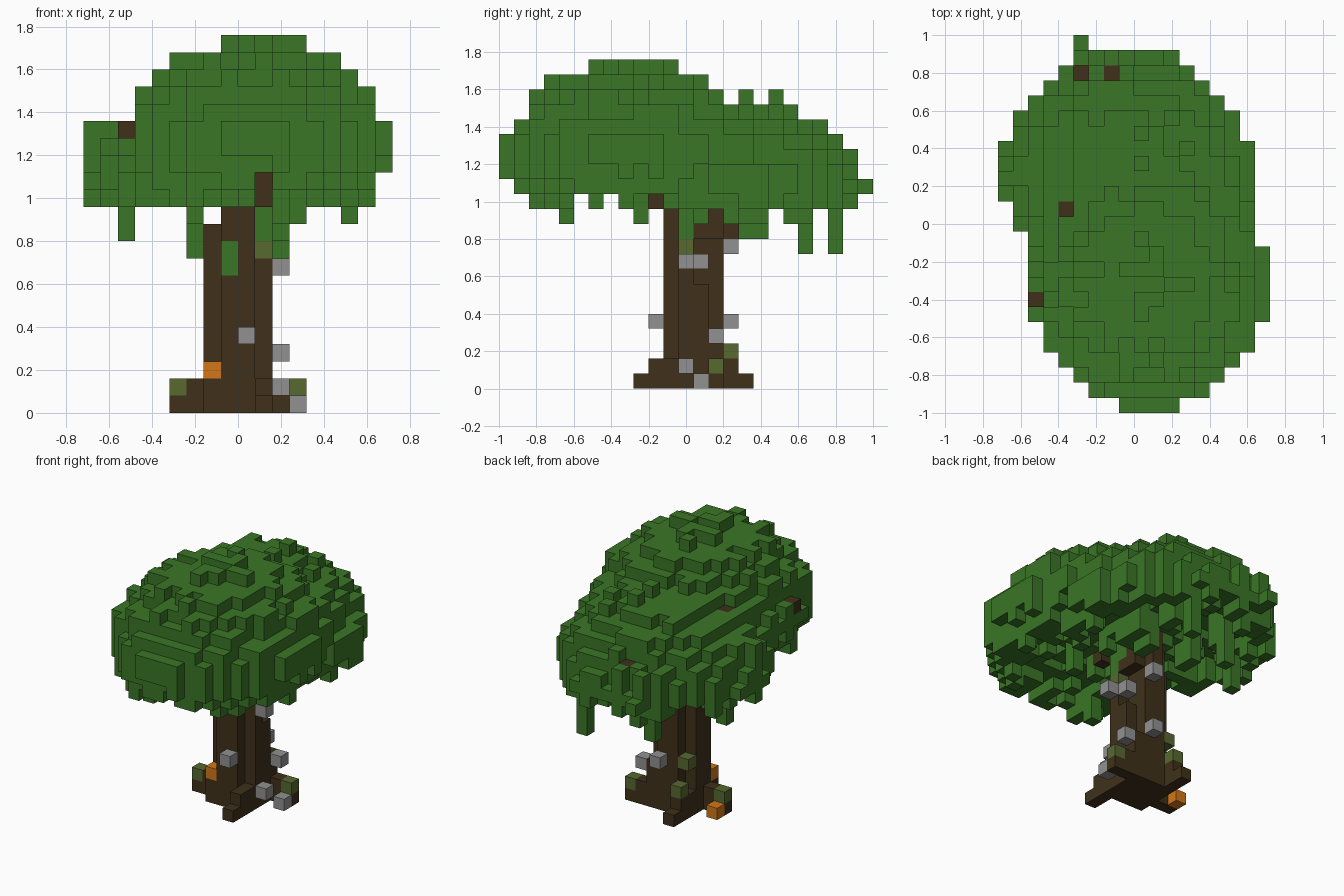
import bpy
import bmesh
import random
from math import sqrt

random.seed(11)
if "Cube" in bpy.data.objects:
    bpy.data.objects.remove(bpy.data.objects["Cube"], do_unlink=True)

S = 0.08  # edge of one block
COLOURS = {
    "leaf_green": (0.043, 0.180, 0.019),
    "bark_brown": (0.050, 0.030, 0.010),
    "stone_grey": (0.285, 0.285, 0.285),
    "moss_olive": (0.095, 0.138, 0.030),
    "fungus_orange": (0.640, 0.185, 0.009),
}
PARTS = {
    "canopy": "leaf_green", "trunk": "bark_brown", "roots": "bark_brown",
    "branches": "bark_brown", "vines": "leaf_green", "stones": "stone_grey",
    "moss": "moss_olive", "fungus": "fungus_orange",
}
blocks = {}  # (i, j, k) -> part name


def put(part, *cells):
    for cell in cells:
        blocks[cell] = part


def column(part, i, j, low, high):
    put(part, *[(i, j, k) for k in range(low, high + 1)])


def leaf_mass(centre, radii, floor):
    """Ragged ellipsoid with a flattened, slightly hollow underside."""
    cx, cy, cz = centre
    rx, ry, rz = radii
    for i in range(-9, 9):
        for j in range(-12, 13):
            rho = ((i * S + S / 2 - cx) / rx) ** 2 + ((j * S - cy) / ry) ** 2
            if rho >= 1:
                continue
            if rho > 0.5:
                rho = min(0.96, rho * random.uniform(0.95, 1.12))
            half = rz * sqrt(1 - rho)
            top = cz + half + random.uniform(-0.07, 0.005)
            hollow = floor + 0.2 * (1 - rho) + random.uniform(-0.06, 0.06)
            bottom = max(cz - half, floor, hollow)
            if 0.5 < rho < 0.85 and random.random() < 0.25:
                bottom = max(floor, bottom - S)
            filled = [k for k in range(22) if bottom <= k * S + S / 2 <= top]
            put("canopy", *[(i, j, k) for k in filled])
            # short hanging leaves under the rear
            if filled and j > 0 and i in (-3, 1, 2, 3) and random.random() < 0.4:
                column("canopy", i, j, 11, filled[0])


# Canopy: a taller front mass and a lower rear mass
leaf_mass((0.08, -0.30, 1.265), (0.63, 0.695, 0.49), 0.96)
leaf_mass((-0.04, 0.28, 1.10), (0.66, 0.64, 0.475), 0.96)

# Loose tufts on the outline
column("canopy", -4, 11, 13, 15)
put("canopy", (-4, 12, 13), (2, 11, 13))
column("canopy", -9, 3, 13, 16)
column("canopy", 0, 6, 18, 19)

# Long hanging strands
for i, j, low in ((-7, 4, 10), (-3, 8, 9), (2, 10, 9), (6, 2, 11), (2, 4, 10),
                  (2, 5, 10), (-3, -8, 11), (3, -3, 11)):
    column("canopy", i, j, low, 13)

# Bare wood showing through the leaves: clear the leaves above or outside it
for i, j, k in ((-4, 10, 14), (-2, 10, 15), (-5, 1, 17), (-7, -5, 16)):
    for above in range(k + 1, 22):
        blocks.pop((i, j, above), None)
    put("branches", (i, j, k))
for j in range(-12, -5):
    blocks.pop((-7, j, 16), None)
blocks.pop((-9, 2, 14), None)
put("branches", (-8, 2, 14))
put("canopy", (-8, 2, 15))
for j in range(-12, -2):
    for k in (12, 13):
        blocks.pop((1, j, k), None)
for i in range(2, 9):
    blocks.pop((i, -2, 12), None)
    blocks.pop((i, 2, 11), None)
column("canopy", 6, 3, 11, 13)

# Trunk with cut corners, and its upper branches
for i in range(-2, 2):
    for j in range(-1, 3):
        corner = i in (-2, 1) and j in (-1, 2)
        if not corner:
            column("trunk", i, j, 0, 10 if i == -2 else 15)
column("trunk", 1, 2, 0, 3)
for k in range(7, 10):
    blocks.pop((1, 1, k))
column("branches", 1, -2, 12, 13)
column("branches", -1, -2, 12, 14)
column("branches", 0, 3, 10, 13)
column("branches", 1, 2, 10, 12)

# Roots: one spur on each side, turned like a pinwheel
for i, j in ((-2, -1), (1, -1), (-2, 2), (-3, 0), (2, 2), (1, -2), (-2, 3)):
    column("roots", i, j, 0, 1)
put("roots", (-4, 0, 0), (3, 2, 0), (1, -3, 0), (-2, 4, 0))

# Vines on the bark
column("vines", -1, -1, 8, 9)
column("vines", 1, 0, 10, 12)
column("vines", 1, 1, 11, 12)

# Stones, moss and fungus
put("stones", (0, -2, 4), (2, 0, 8), (1, 1, 8), (0, 3, 9), (0, 3, 4),
    (2, 2, 3), (2, 0, 1), (3, 1, 0))
put("moss", (-4, 0, 1), (3, 2, 1), (1, 0, 9), (-2, 3, 2), (-2, 2, 4))
put("fungus", (-2, -1, 2), (-4, 1, 0))


def make_material(name, rgb):
    mat = bpy.data.materials.new(name)
    mat.use_nodes = True
    colour = (*rgb, 1.0)
    mat.diffuse_color = colour
    bsdf = mat.node_tree.nodes["Principled BSDF"]
    bsdf.inputs["Base Color"].default_value = colour
    bsdf.inputs["Roughness"].default_value = 0.9
    return mat


def build_part(part, material):
    """Mesh the outward faces of one part's blocks."""
    bm = bmesh.new()
    verts = {}

    def vert(p):
        if p not in verts:
            verts[p] = bm.verts.new((p[0] * S, p[1] * S - S / 2, p[2] * S))
        return verts[p]

    for cell in [c for c, name in blocks.items() if name == part]:
        for axis in range(3):
            b, c = (axis + 1) % 3, (axis + 2) % 3
            for side in (0, 1):
                neighbour = list(cell)
                neighbour[axis] += 1 if side else -1
                if tuple(neighbour) in blocks:
                    continue
                ring = []
                for u, v in ((0, 0), (1, 0), (1, 1), (0, 1)):
                    p = list(cell)
                    p[axis] += side
                    p[b] += u
                    p[c] += v
                    ring.append(vert(tuple(p)))
                bm.faces.new(ring if side else ring[::-1])
    mesh = bpy.data.meshes.new(part)
    bm.to_mesh(mesh)
    bm.free()
    mesh.materials.append(material)
    bpy.context.collection.objects.link(bpy.data.objects.new(part, mesh))


materials = {name: make_material(name, rgb) for name, rgb in COLOURS.items()}
for part, colour in PARTS.items():
    build_part(part, materials[colour])
